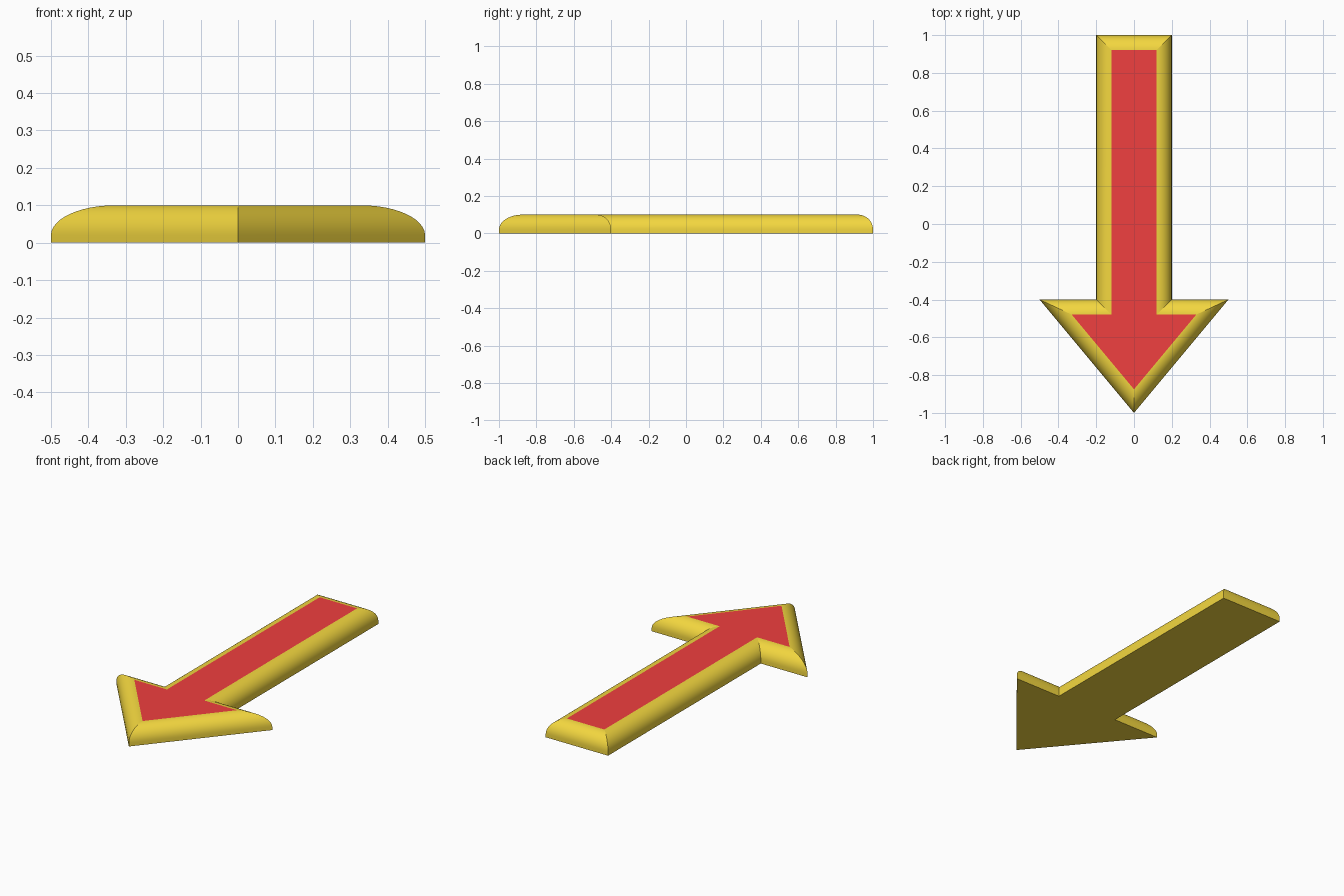
import bpy, bmesh, math
from mathutils import Vector

if "Cube" in bpy.data.objects:
    bpy.data.objects.remove(bpy.data.objects["Cube"])

HEIGHT, RADIUS, STEPS = 0.1, 0.08, 12


def material(name, color):
    m = bpy.data.materials.new(name)
    m.diffuse_color = color
    m.use_nodes = True
    m.node_tree.nodes["Principled BSDF"].inputs["Base Color"].default_value = m.diffuse_color
    return m


# Arrow outline, right half mirrored to the left (counter-clockwise)
half = [(0.5, -0.4), (0.2, -0.4), (0.2, 1.0)]
outline = [Vector((0, -1))] + [Vector(p) for p in half]
outline += [Vector((-x, y)) for x, y in reversed(half)]
n = len(outline)


def inset(d):
    """Mitred inward offset of the outline."""
    pts = []
    for i, p in enumerate(outline):
        a = (p - outline[i - 1]).normalized()
        b = (outline[(i + 1) % n] - p).normalized()
        na, nb = Vector((-a.y, a.x)), Vector((-b.y, b.x))
        pts.append(p + (na + nb) * d / (1 + na.dot(nb)))
    return pts


# Rim profile: short vertical wall, then a quarter round
profile = [(0, 0)]
for k in range(STEPS + 1):
    t = math.pi / 2 * k / STEPS
    profile.append((RADIUS * (1 - math.cos(t)),
                    HEIGHT - RADIUS + RADIUS * math.sin(t)))

bm = bmesh.new()
rings = [[bm.verts.new((p.x, p.y, z)) for p in inset(d)] for d, z in profile]

# Gold rim
for lo, hi in zip(rings, rings[1:]):
    for i in range(n):
        j = (i + 1) % n
        bm.faces.new((lo[i], lo[j], hi[j], hi[i])).smooth = True
    for i in range(n):
        bm.edges.get((lo[i], hi[i])).smooth = False

# Gold underside and red top panel
bm.faces.new(rings[0][::-1])
bm.faces.new(rings[-1]).material_index = 1
for ring in (rings[0], rings[-1]):
    for i in range(n):
        bm.edges.get((ring[i], ring[(i + 1) % n])).smooth = False

mesh = bpy.data.meshes.new("arrow")
bm.to_mesh(mesh)
bm.free()
mesh.materials.append(material("gold", (0.9, 0.68, 0.05, 1)))
mesh.materials.append(material("red", (0.87, 0.05, 0.05, 1)))
bpy.context.collection.objects.link(bpy.data.objects.new("arrow", mesh))
